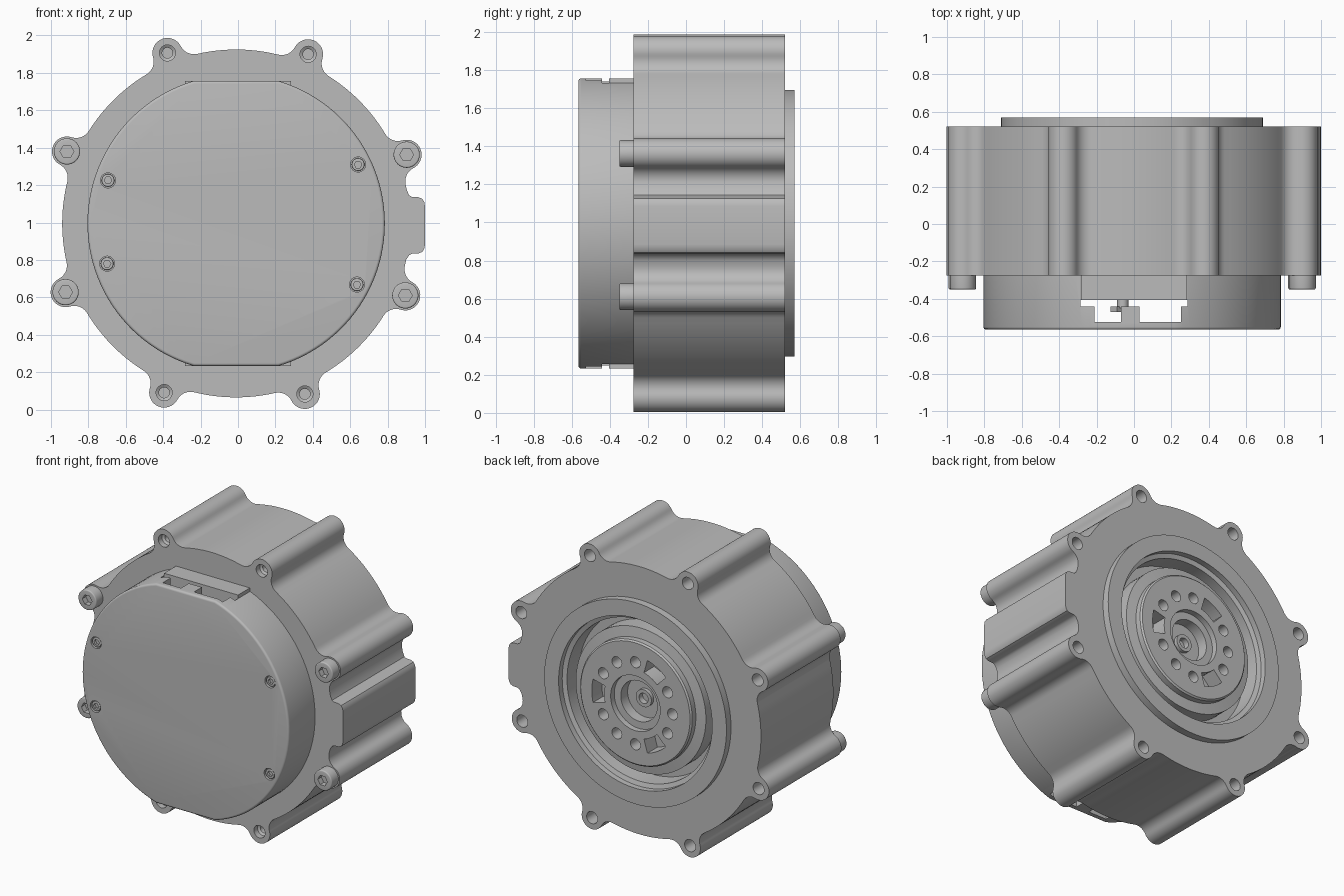
import bpy, bmesh, math
from math import pi, cos, sin, radians, atan2
from mathutils import Vector, Matrix

if "Cube" in bpy.data.objects:
    bpy.data.objects.remove(bpy.data.objects["Cube"], do_unlink=True)

CX, CZ = -0.01, 0.995          # motor axis runs along y through this point
FRONT, BACK = -0.275, 0.52     # housing ends
COVER = -0.565                 # front of the cover

grey = bpy.data.materials.new("plain grey")
grey.use_nodes = True
grey.diffuse_color = (0.5, 0.5, 0.5, 1)
grey.node_tree.nodes["Principled BSDF"].inputs["Base Color"].default_value = (0.5, 0.5, 0.5, 1)


def finish(name, bm):
    bmesh.ops.remove_doubles(bm, verts=bm.verts, dist=1e-5)
    bmesh.ops.recalc_face_normals(bm, faces=bm.faces)
    me = bpy.data.meshes.new(name)
    bm.to_mesh(me)
    bm.free()
    me.materials.append(grey)
    ob = bpy.data.objects.new(name, me)
    bpy.context.collection.objects.link(ob)
    return ob


def extrude(name, points, direction, bevel=0):
    """Extrude a closed 3D outline, optionally rounding the starting edge."""
    bm = bmesh.new()
    base = bm.faces.new([bm.verts.new(p) for p in points])
    rim = list(base.edges)
    res = bmesh.ops.extrude_face_region(bm, geom=[base], use_keep_orig=True)
    verts = [v for v in res["geom"] if isinstance(v, bmesh.types.BMVert)]
    bmesh.ops.translate(bm, verts=verts, vec=direction)
    bmesh.ops.recalc_face_normals(bm, faces=bm.faces)
    if bevel:
        bmesh.ops.bevel(bm, geom=rim, offset=bevel, segments=4, profile=0.5, affect='EDGES')
    return finish(name, bm)


def prism(name, outline, y0, y1, bevel=0):
    return extrude(name, [(CX + p.real, y0, CZ + p.imag) for p in outline], (0, y1 - y0, 0), bevel)


def lathe(name, profile, steps=96, at=0j):
    """Revolve a closed (radius, y) profile around an axis along y."""
    bm = bmesh.new()
    c = Vector((CX + at.real, 0, CZ + at.imag))
    vs = [bm.verts.new(c + Vector((r, y, 0))) for r, y in profile]
    edges = [bm.edges.new((vs[i - 1], vs[i])) for i in range(len(vs))]
    bmesh.ops.spin(bm, geom=vs + edges, cent=c, axis=(0, 1, 0), angle=2 * pi, steps=steps)
    bmesh.ops.dissolve_degenerate(bm, edges=bm.edges, dist=1e-6)
    return finish(name, bm)


def cut(target, *cutters):
    for c in cutters:
        m = target.modifiers.new("cut", 'BOOLEAN')
        m.object, m.operation, m.solver = c, 'DIFFERENCE', 'EXACT'
        bpy.context.view_layer.objects.active = target
        bpy.ops.object.modifier_apply(modifier=m.name)
        bpy.data.objects.remove(c, do_unlink=True)


def polar(r, a):
    return complex(r * cos(a), r * sin(a))


def arc(c, r, a0, a1, n):
    return [c + polar(r, a0 + (a1 - a0) * i / n) for i in range(n + 1)]


def circle(c, r, n=32):
    return arc(c, r, 0, 2 * pi * (n - 1) / n, n - 1)


def phase(p):
    return atan2(p.imag, p.real)


def wrap(a):
    return (a + pi) % (2 * pi) - pi


# Housing outline: disc with eight filleted lugs and a side block
R, LUG_R, FILLET, LUG_D = 0.93, 0.08, 0.08, 0.983
lug_angles = [radians(-23.05 + 45 * k) for k in range(8)]
lugs = [polar(LUG_D, a) for a in lug_angles]
spread = math.acos((LUG_D**2 + (R + FILLET)**2 - (LUG_R + FILLET)**2) / (2 * LUG_D * (R + FILLET)))
half_block = [(.925, -.16), (.94, -.152), (.975, -.15), (.995, -.142), (1.006, -.125), (1.01, -.1)]
block = [complex(x, z - .01) for x, z in half_block] + [complex(x, -z - .01) for x, z in half_block[::-1]]

outline = []
for k, (a, c) in enumerate(zip(lug_angles, lugs)):
    f1, f2 = polar(R + FILLET, a - spread), polar(R + FILLET, a + spread)
    s = a - spread + pi
    outline += arc(f1, FILLET, s, s + wrap(phase(c - f1) - s), 8)
    s = phase(f1 - c)
    outline += arc(c, LUG_R, s, s + (phase(f2 - c) - s) % (2 * pi), 20)[1:-1]
    s = phase(c - f2)
    outline += arc(f2, FILLET, s, s + wrap(a + spread + pi - s), 8)
    nxt = a + radians(45) - spread
    if k == 0:
        outline += [polar(R, radians(-12))] + block + [polar(R, radians(11))]
    else:
        outline += arc(0j, R, a + spread, nxt, 12)[1:-1]

housing = prism("housing", outline, FRONT, BACK)
cut(housing, prism("bore", circle(0j, 0.6, 96), 0.39, 0.7))
for k, c in enumerate(lugs):
    cut(housing, prism("rear_hole", circle(c, 0.042), 0.3, 0.6))
    if k not in (0, 1, 4, 5):
        stepped = [(0, -.3), (.043, -.3), (.043, -.235), (.028, -.225), (.028, -.05), (0, -.05)]
        cut(housing, lathe("front_hole", stepped, 32, c))


# Socket head screws
def screw(name, c, r, y0, y1, socket, depth, bevel):
    s = prism(name, circle(c, r, 40), y0, y1, bevel)
    cut(s, prism("socket", circle(c, socket, 6), y0 - .02, y0 + depth))
    return s


for k in (0, 1, 4, 5):
    screw("lug_screw", lugs[k], 0.07, -0.35, FRONT + .01, 0.037, 0.04, 0.008)


# Cover: hollow disc with two flats and a slot at the top and bottom
def flat_disc(r, h):
    a = math.asin(h / r)
    return arc(0j, r, -a, a, 48) + arc(0j, r, pi - a, pi + a, 48)


cover = prism("cover", flat_disc(0.795, 0.762), COVER, FRONT + .005, bevel=0.015)
cut(cover, prism("cavity", flat_disc(0.745, 0.712), -0.527, -0.405))
slot = [(-.285, -.2), (-.285, -.44), (-.21, -.44), (-.21, -.525), (-.07, -.525), (-.07, -.44),
        (.03, -.44), (.03, -.525), (.25, -.525), (.25, -.44), (.285, -.44), (.285, -.2)]
cut(cover, extrude("slot", [(x, y, CZ - 1) for x, y in slot], (0, 0, 2)))
for c in (-.685 + .23j, .652 + .315j, -.69 - .215j, .646 - .327j):
    cut(cover, prism("screw_seat", circle(c, 0.04), COVER - .03, COVER + .025))
    screw("cover_screw", c, 0.034, COVER + .006, COVER + .03, 0.02, 0.018, 0.004)

# Tongue that fills the slot behind the opening, and a small connector inside
t, z = .284, .762
tongue = [complex(x - CX, y) for x, y in ((-t, -z), (t, -z), (t, z), (-t, z))]
prism("tongue", tongue, -0.405, FRONT + .005)
prism("connector_pin", circle(-.05 + 0j, 0.03), -0.45, -0.4)
prism("connector_tab", circle(-.08 + 0j, 0.035, 4), -0.47, -0.44)

# Rear ring and stepped output hub
lathe("rear_ring", [(.56, .385), (.56, .52), (.59, .53), (.59, .57), (.70, .57), (.70, .51), (.61, .51), (.61, .385)], 128)
hub = lathe("output_hub", [(0, .44), (.035, .44), (.035, .48), (.06, .48), (.06, .455), (.14, .455),
                           (.14, .53), (.19, .53), (.19, .57), (.42, .57), (.43, .56), (.43, .52),
                           (.50, .51), (.50, .39), (0, .385)])
for k in range(12):
    a = k * pi / 6
    if k % 4:
        shape = circle(polar(0.285, a), 0.038)
    else:
        w = radians(14)
        shape = arc(0j, 0.335, a - w, a + w, 8) + arc(0j, 0.24, a + w, a - w, 8)
    cut(hub, prism("hub_hole", shape, 0.46, 0.6))

# Smooth curved walls, keep hard edges
bpy.ops.object.select_all(action='DESELECT')
for ob in bpy.context.scene.objects:
    if ob.type == 'MESH':
        ob.select_set(True)
        bpy.context.view_layer.objects.active = ob
bpy.ops.object.shade_smooth_by_angle(angle=radians(30))
